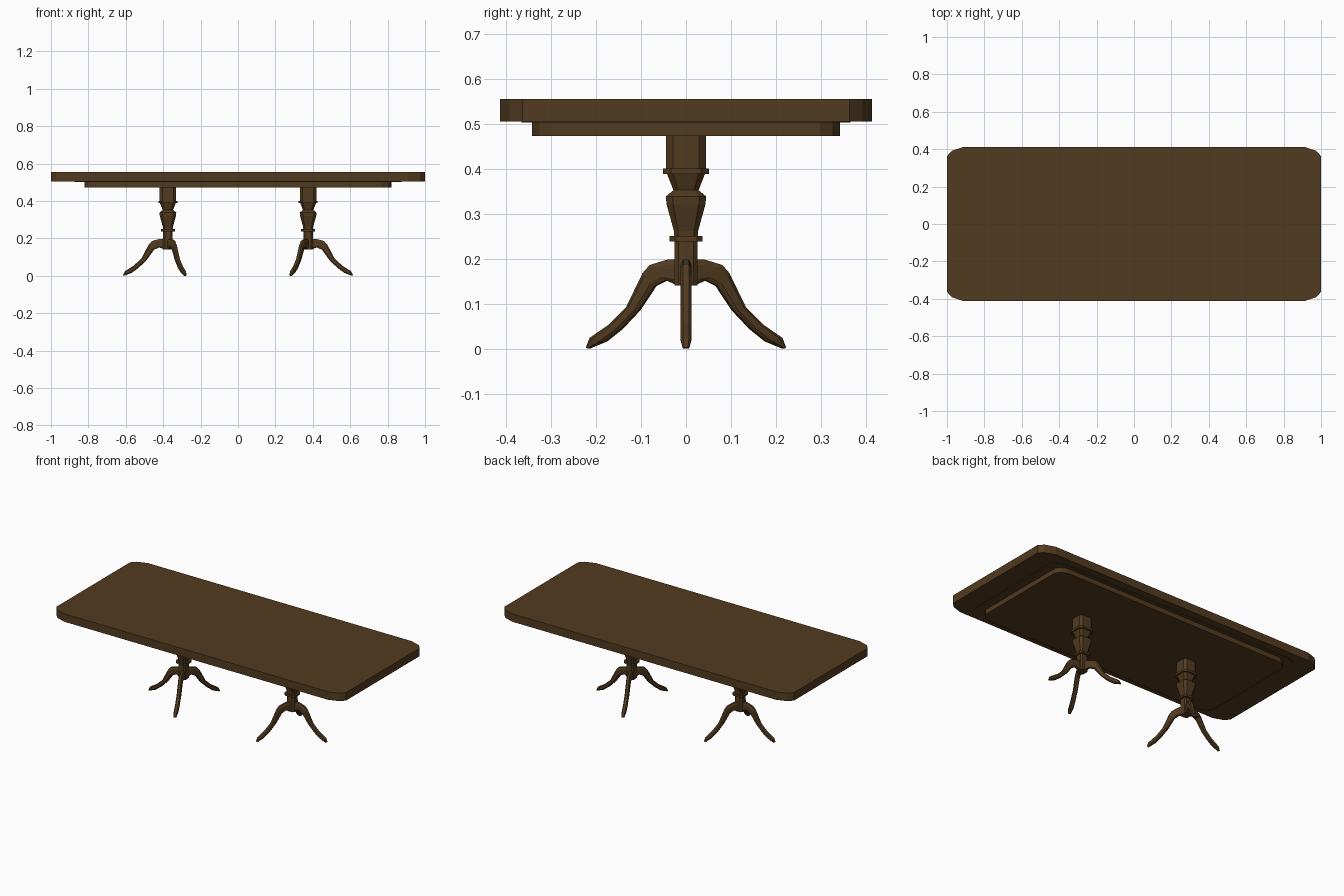
import bpy, bmesh
from math import radians
from mathutils import Matrix, Vector

if "Cube" in bpy.data.objects:
    bpy.data.objects.remove(bpy.data.objects["Cube"])

wood = bpy.data.materials.new("dark_wood")
wood.diffuse_color = (0.085, 0.043, 0.014, 1)
wood.use_nodes = True
wood.node_tree.nodes["Principled BSDF"].inputs["Base Color"].default_value = wood.diffuse_color


def loft(name, rings, matrix=Matrix()):
    """Skin a list of equal-sized vertex rings and cap both ends."""
    bm = bmesh.new()
    loops = [[bm.verts.new(matrix @ Vector(p)) for p in ring] for ring in rings]
    n = len(loops[0])
    for a, b in zip(loops, loops[1:]):
        for i in range(n):
            j = (i + 1) % n
            bm.faces.new((a[i], a[j], b[j], b[i]))
    bm.faces.new(loops[0][::-1])
    bm.faces.new(loops[-1])
    bmesh.ops.recalc_face_normals(bm, faces=bm.faces)
    mesh = bpy.data.meshes.new(name)
    bm.to_mesh(mesh)
    bm.free()
    mesh.materials.append(wood)
    obj = bpy.data.objects.new(name, mesh)
    bpy.context.collection.objects.link(obj)
    return obj


def four_corners(corner):
    """Mirror the points of one corner round into a closed outline."""
    out = []
    for sx, sy in ((1, 1), (-1, 1), (-1, -1), (1, -1)):
        pts = corner if sx * sy > 0 else corner[::-1]
        out += [(sx * x, sy * y) for x, y in pts]
    return out


def slab(name, corner, z0, z1):
    outline = four_corners(corner)
    loft(name, [[(x, y, z) for x, y in outline] for z in (z0, z1)])


# Table top, thin spacer and apron
slab("table_top", [(1, 0.363), (0.973, 0.392), (0.91, 0.413)], 0.505, 0.555)
slab("top_spacer", [(0.875, 0.32), (0.86, 0.345), (0.80, 0.365)], 0.502, 0.506)
slab("apron", [(0.82, 0.298), (0.803, 0.325), (0.765, 0.342)], 0.472, 0.503)

# Pedestal profile: (half width, height), section is a chamfered square
column = [(0.025, 0.14), (0.025, 0.238), (0.037, 0.238), (0.037, 0.25),
          (0.026, 0.25), (0.027, 0.262), (0.043, 0.32), (0.045, 0.338),
          (0.028, 0.352), (0.042, 0.388), (0.051, 0.388), (0.051, 0.40),
          (0.044, 0.40), (0.044, 0.473)]

# Leg sections: upper edge (r, z), lower edge (r, z), half width
leg = [((0.0, 0.198), (0.0, 0.143), 0.012),
       ((0.042, 0.198), (0.024, 0.143), 0.012),
       ((0.085, 0.186), (0.046, 0.152), 0.012),
       ((0.102, 0.168), (0.074, 0.139), 0.012),
       ((0.142, 0.092), (0.113, 0.085), 0.012),
       ((0.183, 0.054), (0.156, 0.043), 0.012),
       ((0.230, 0.024), (0.193, 0.016), 0.012),
       ((0.240, 0.003), (0.234, 0.0), 0.007)]


def leg_ring(top, bottom, w):
    t, b = Vector((top[0], 0, top[1])), Vector((bottom[0], 0, bottom[1]))
    ring = []
    for f, s in ((0, 0.55), (0.22, 1), (0.78, 1), (1, 0.55),
                 (1, -0.55), (0.78, -1), (0.22, -1), (0, -0.55)):
        p = t.lerp(b, f)
        ring.append((p.x, s * w, p.z))
    return ring


# Two pedestals, each with one outward leg and two splayed inward
for side, label in ((-1, "left"), (1, "right")):
    base = Matrix.Translation((side * 0.375, 0, 0))
    if side < 0:
        base = base @ Matrix.Rotation(radians(180), 4, 'Z')
    loft(label + "_pedestal",
         [[(x, y, z) for x, y in four_corners([(w, w * 0.66), (w * 0.66, w)])]
          for w, z in column], base)
    for i, angle in enumerate((0, 113, -113)):
        loft(f"{label}_leg_{i + 1}", [leg_ring(*s) for s in leg],
             base @ Matrix.Rotation(radians(angle), 4, 'Z'))
